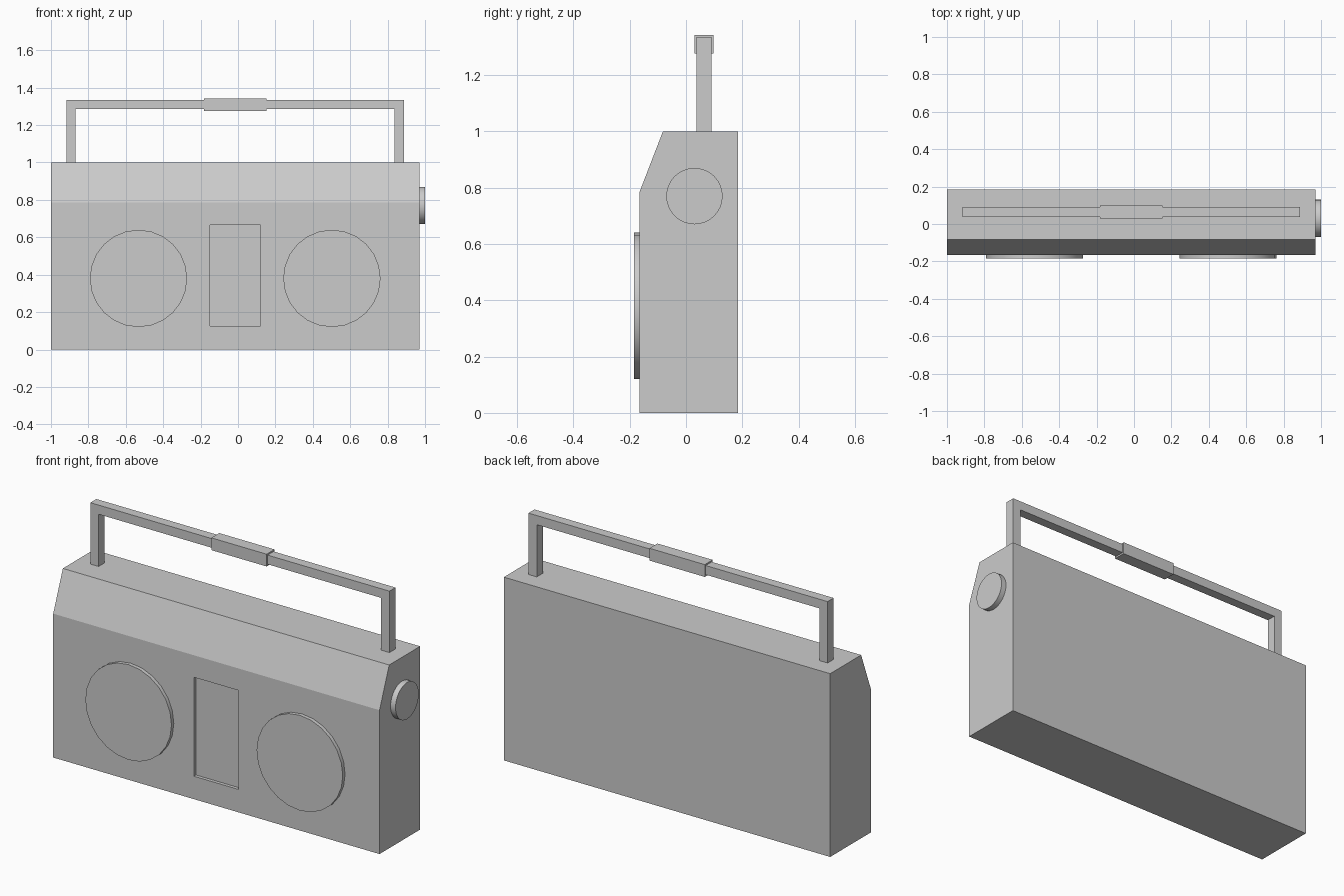
import bpy, bmesh, math
from mathutils import Vector

if "Cube" in bpy.data.objects:
    bpy.data.objects.remove(bpy.data.objects["Cube"])

MID = -0.015  # centre line of the case in x


def extrude(name, points, offset):
    """Closed 3D outline pushed along an offset into a solid."""
    bm = bmesh.new()
    face = bm.faces.new([bm.verts.new(p) for p in points])
    res = bmesh.ops.extrude_face_region(bm, geom=[face], use_keep_orig=True)
    verts = [g for g in res["geom"] if isinstance(g, bmesh.types.BMVert)]
    bmesh.ops.translate(bm, verts=verts, vec=Vector(offset))
    bmesh.ops.recalc_face_normals(bm, faces=bm.faces)
    mesh = bpy.data.meshes.new(name)
    bm.to_mesh(mesh)
    bm.free()
    obj = bpy.data.objects.new(name, mesh)
    bpy.context.collection.objects.link(obj)
    return obj


def box(name, x0, x1, y0, y1, z0, z1):
    return extrude(name, [(x0, y0, z0), (x1, y0, z0), (x1, y0, z1), (x0, y0, z1)],
                   (0, y1 - y0, 0))


def disc(name, radius, depth, location, rotation, sides):
    bpy.ops.mesh.primitive_cylinder_add(vertices=sides, radius=radius, depth=depth,
                                        location=location, rotation=rotation)
    obj = bpy.context.object
    obj.name = name
    bpy.ops.object.shade_smooth_by_angle(angle=math.radians(30))
    return obj


# Case: side profile with a sloped upper front
profile = [(-0.165, 0), (0.185, 0), (0.185, 1.0), (-0.082, 1.0), (-0.165, 0.785)]
case = extrude("case", [(-1.0, y, z) for y, z in profile], (1.97, 0, 0))

# Cassette recess cut into the front
cutter = box("cassette_cutter", MID - 0.135, MID + 0.135, -0.3, -0.147, 0.125, 0.665)
cutter.hide_render = True
cutter.hide_set(True)
cut = case.modifiers.new("cassette_recess", "BOOLEAN")
cut.operation = "DIFFERENCE"
cut.solver = "EXACT"
cut.object = cutter

# Speakers
for side, label in ((-1, "left"), (1, "right")):
    disc(label + "_speaker", 0.26, 0.04, (MID + side * 0.517, -0.165, 0.38),
         (math.pi / 2, 0, 0), 24)

# Tuning knob on the right end
disc("tuning_knob", 0.1, 0.06, (0.97, 0.03, 0.77), (0, math.pi / 2, 0), 32)

# Carry handle: half outline mirrored into one U shape
half = [(0.853, 1.0), (0.903, 1.0), (0.903, 1.335)]
inner = [(0.853, 1.285)]
outline = half + [(-x, z) for x, z in reversed(half)] + [(-x, z) for x, z in inner] + inner
extrude("handle", [(MID + x, 0.038, z) for x, z in outline], (0, 0.052, 0))

# Grip around the middle of the handle
box("handle_grip", MID - 0.167, MID + 0.167, 0.03, 0.098, 1.276, 1.343)
